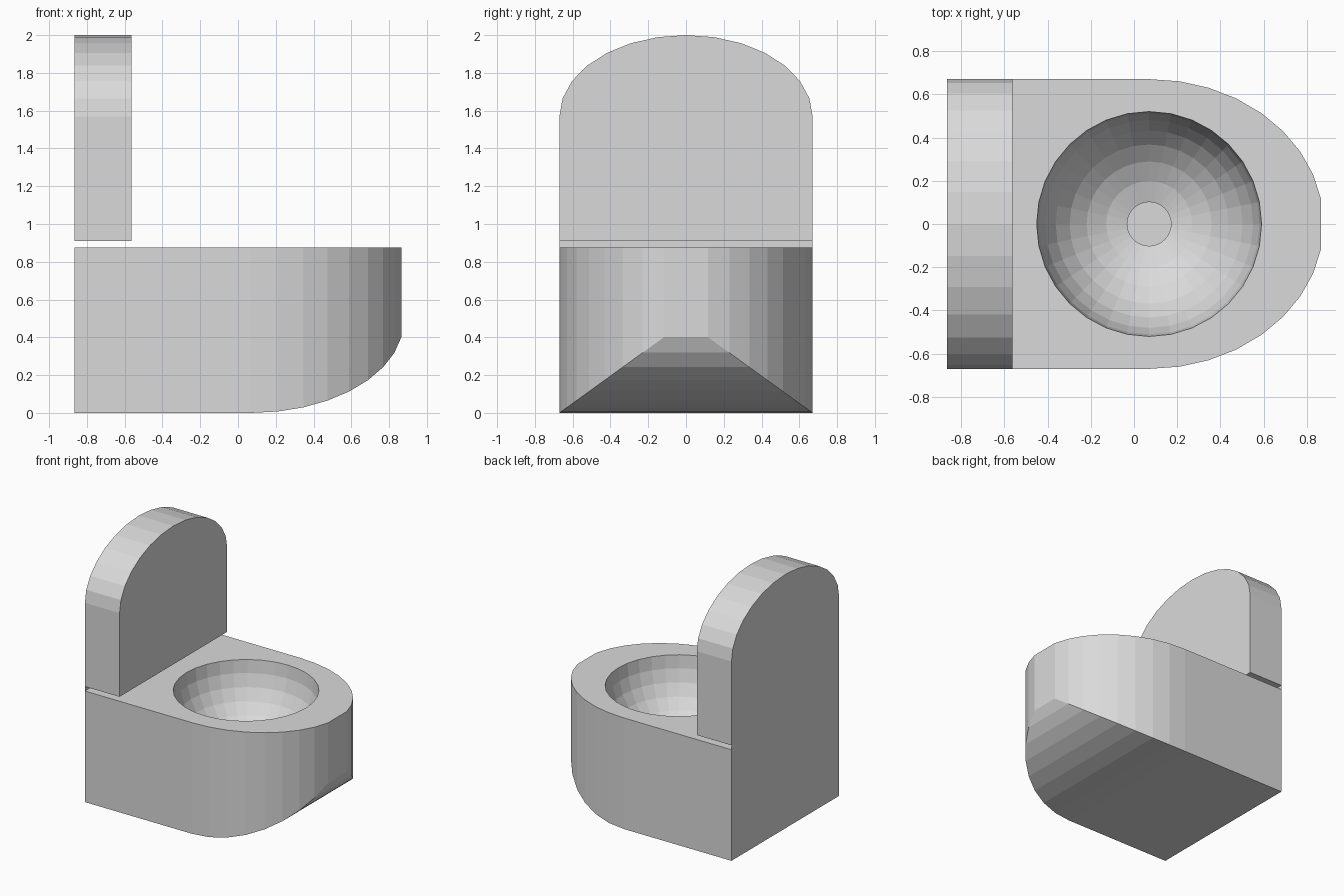
import bpy, bmesh, math

if "Cube" in bpy.data.objects:
    bpy.data.objects.remove(bpy.data.objects["Cube"])

HALF_W = 0.67      # half width in y
BACK, FRONT = -0.865, 0.865
CX = 0.07          # centre of the rounded front and of the bowl
TOP = 0.875

grey = bpy.data.materials.new("light_grey")
grey.diffuse_color = (0.7, 0.7, 0.7, 1)
grey.use_nodes = True
grey.node_tree.nodes["Principled BSDF"].inputs["Base Color"].default_value = grey.diffuse_color


def make(name, bm):
    bmesh.ops.recalc_face_normals(bm, faces=bm.faces)
    me = bpy.data.meshes.new(name)
    bm.to_mesh(me)
    bm.free()
    me.materials.append(grey)
    ob = bpy.data.objects.new(name, me)
    bpy.context.collection.objects.link(ob)
    return ob


# Base: rounded in plan, with an underside sweeping up to a blunt front
stations = [(BACK, HALF_W, 0.0)]
for i in range(9):
    a = math.radians(10 * i)
    c = math.cos(a)
    stations.append((CX + 0.807 * math.sin(a), HALF_W * c, 0.485 * (1 - c)))
bm = bmesh.new()
rows = [[bm.verts.new(p) for p in ((x, -y, TOP), (x, -y, z), (x, y, z), (x, y, TOP))]
        for x, y, z in stations]
for a, b in zip(rows, rows[1:]):
    for k in range(3):
        bm.faces.new((a[k], a[k + 1], b[k + 1], b[k]))
bm.faces.new(rows[0])
bm.faces.new(rows[-1])
bm.faces.new([r[0] for r in rows] + [r[3] for r in reversed(rows)])
base = make("base", bm)

# Bowl cutter: hemisphere rings ending in a straight drain
R, SIDES = 0.52, 32
profile = [(0.53, TOP + 0.1)]
for i in range(1, 8):
    a = math.radians(11.25 * i)
    profile.append((R * math.cos(a), TOP - R * math.sin(a)))
profile.append((profile[-1][0], 0.2))
bm = bmesh.new()
rings = []
for r, z in profile:
    rings.append([bm.verts.new((CX + r * math.cos(2 * math.pi * k / SIDES),
                                r * math.sin(2 * math.pi * k / SIDES), z))
                  for k in range(SIDES)])
for a, b in zip(rings, rings[1:]):
    for k in range(SIDES):
        n = (k + 1) % SIDES
        bm.faces.new((a[k], a[n], b[n], b[k]))
bm.faces.new(rings[0])
bm.faces.new(rings[-1])
cutter = make("bowl_cutter", bm)
cutter.hide_render = True
cutter.hide_viewport = True
cut = base.modifiers.new("bowl", 'BOOLEAN')
cut.operation = 'DIFFERENCE'
cut.solver = 'EXACT'
cut.object = cutter

# Tank: slab with an elliptical arched top
outline = [(-HALF_W, 0.91), (HALF_W, 0.91)]
for i in range(15):
    a = math.pi * i / 14
    outline.append((HALF_W * math.cos(a), 1.57 + 0.43 * math.sin(a)))
bm = bmesh.new()
slab = bm.faces.new([bm.verts.new((BACK, y, z)) for y, z in outline])
ext = bmesh.ops.extrude_face_region(bm, geom=[slab], use_keep_orig=True)
bmesh.ops.translate(bm, vec=(0.302, 0, 0),
                    verts=[v for v in ext["geom"] if isinstance(v, bmesh.types.BMVert)])
make("tank", bm)

# Thin back sheet joining tank and base across the gap
bm = bmesh.new()
bm.faces.new([bm.verts.new((BACK, y, z)) for y, z in
              ((HALF_W, TOP), (-HALF_W, TOP), (-HALF_W, 0.91), (HALF_W, 0.91))])
make("back_sheet", bm)
